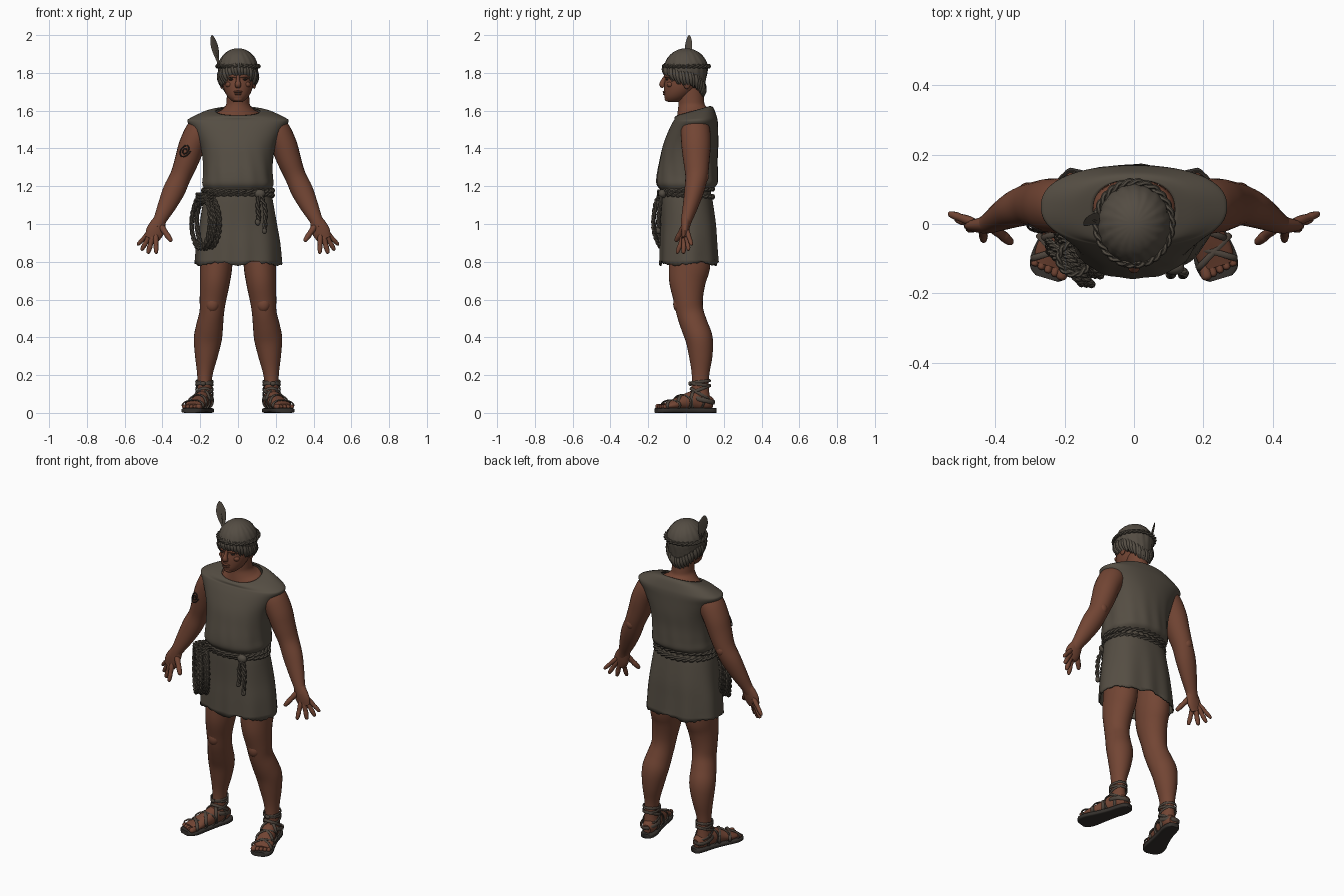
import bpy, bmesh, math, random
from mathutils import Vector, Matrix

random.seed(4)
if "Cube" in bpy.data.objects:
    bpy.data.objects.remove(bpy.data.objects["Cube"], do_unlink=True)
TAU = math.tau
X, Y, Z = Vector((1, 0, 0)), Vector((0, 1, 0)), Vector((0, 0, 1))


def material(name, r, g, b):
    m = bpy.data.materials.new(name)
    m.use_nodes = True
    m.diffuse_color = (r, g, b, 1)
    bsdf = m.node_tree.nodes["Principled BSDF"]
    bsdf.inputs["Base Color"].default_value = (r, g, b, 1)
    bsdf.inputs["Roughness"].default_value = .8
    return m


SKIN = material("brown skin", .17, .06, .034)
CLOTH = material("grey brown cloth", .09, .075, .056)
HAIR = material("ash brown hair", .088, .073, .056)
ROPE = material("hemp rope", .083, .07, .054)
LEATHER = material("sandal leather", .075, .058, .045)
SOLE = material("dark sole", .035, .03, .026)
DARK = material("dark ink", .03, .022, .018)


def finish(name, bm, mat):
    bmesh.ops.recalc_face_normals(bm, faces=bm.faces)
    me = bpy.data.meshes.new(name)
    bm.to_mesh(me)
    bm.free()
    me.materials.append(mat)
    for p in me.polygons:
        p.use_smooth = True
    me.set_sharp_from_angle(angle=math.radians(50))
    ob = bpy.data.objects.new(name, me)
    bpy.context.collection.objects.link(ob)
    return ob


def skin_rings(name, rings, mat, closed=False, caps=True):
    """Bridge a list of equal point rings into a surface."""
    bm = bmesh.new()
    vs = [[bm.verts.new(p) for p in ring] for ring in rings]
    n = len(vs[0])
    for i in range(len(vs) if closed else len(vs) - 1):
        a, b = vs[i], vs[(i + 1) % len(vs)]
        for j in range(n):
            k = (j + 1) % n
            bm.faces.new((a[j], a[k], b[k], b[j]))
    if caps and not closed:
        bm.faces.new(vs[0])
        bm.faces.new(vs[-1])
    return finish(name, bm, mat)


def spline(rows, n):
    """Catmull-Rom interpolation of rows of numbers."""
    out, m = [], len(rows)
    for i in range(m - 1):
        quad = [rows[min(max(i + k, 0), m - 1)] for k in (-1, 0, 1, 2)]
        for t in (j / n for j in range(n)):
            out.append(tuple(.5 * (2*b + (c - a)*t + (2*a - 5*b + 4*c - d)*t*t
                                   + (3*b - a - 3*c + d)*t**3) for a, b, c, d in zip(*quad)))
    return out + [tuple(rows[-1])]


def oval(c, u, v, sides, e=2):
    ring = []
    for j in range(sides):
        co, si = math.cos(TAU * j / sides), math.sin(TAU * j / sides)
        ring.append(c + u * math.copysign(abs(co) ** (2 / e), co) + v * math.copysign(abs(si) ** (2 / e), si))
    return ring


def frames(pts, ref, closed=False):
    n, out = len(pts), []
    for i in range(n):
        a, b = (i - 1, (i + 1) % n) if closed else (max(i - 1, 0), min(i + 1, n - 1))
        t = (pts[b] - pts[a]).normalized()
        v = (ref - t * ref.dot(t)).normalized()
        out.append((t.cross(v), v))
    return out


def tube(name, rows, mat, ref=Y, sides=16, sub=4, e=2):
    """Rows are x, y, z, side radius, radius towards ref."""
    rows = spline(rows, sub)
    pts = [Vector(r[:3]) for r in rows]
    rings = [oval(p, u * r[3], v * r[4], sides, e) for p, r, (u, v) in zip(pts, rows, frames(pts, ref))]
    return skin_rings(name, rings, mat)


def level_loft(name, rows, mat, sides=48, sub=4, caps=True, e=2):
    """Rows are y, z, x radius, y radius, forward tilt."""
    rings = [oval(Vector((0, y, z)), X * rx, Y * ry + Z * tilt, sides, e)
             for y, z, rx, ry, tilt in spline(rows, sub)]
    return skin_rings(name, rings, mat, caps=caps)


def rope(name, pts, r, mat=ROPE, ref=Z, closed=False):
    """Two strands twisted round a path."""
    turns = max(2, round(sum((b - a).length for a, b in zip(pts, pts[1:])) / (r * 6)))
    for k in (0, 1):
        path = []
        for i, (p, (u, v)) in enumerate(zip(pts, frames(pts, ref, closed))):
            a = TAU * (turns * i / len(pts) + k / 2)
            path.append(p + (u * math.cos(a) + v * math.sin(a)) * r * .6)
        rings = [oval(p, u * r * .75, v * r * .75, 6) for p, (u, v) in zip(path, frames(path, ref, closed))]
        skin_rings(f"{name}_strand_{k + 1}", rings, mat, closed)


def strap(name, c, u, v, r, mat=LEATHER):
    path = oval(Vector(c), u, v, 32)
    ref = u.cross(v).normalized()
    rings = [oval(p, a * r * .45, b * r, 8) for p, (a, b) in zip(path, frames(path, ref, True))]
    skin_rings(name, rings, mat, True)


def blob(name, loc, size, mat):
    bm = bmesh.new()
    bmesh.ops.create_uvsphere(bm, u_segments=16, v_segments=10, radius=1,
                              matrix=Matrix.Translation(loc) @ Matrix.Diagonal((*size, 1)))
    return finish(name, bm, mat)


# Tunic: bloused above the belt, rippled skirt with a ragged hem
tunic = level_loft("tunic", [
    (.04, 1.6, .118, .088, .025), (.042, 1.59, .18, .103, .025), (.05, 1.562, .25, .112, .01),
    (.05, 1.543, .268, .118, 0), (.04, 1.5, .24, .13, 0), (.025, 1.42, .202, .146, 0),
    (.014, 1.34, .186, .153, 0), (.007, 1.26, .184, .161, 0), (.005, 1.21, .188, .16, 0),
    (0, 1.175, .172, .133, 0), (.003, 1.13, .183, .137, 0), (.012, 1.0, .204, .145, 0),
    (.013, .9, .22, .15, 0), (.015, .79, .229, .155, 0)], CLOTH, sides=96, caps=False, e=2.3)
for v in tunic.data.vertices:
    a, z = math.atan2(v.co.y, v.co.x), v.co.z
    fold = max(0, 1.15 - z) * .07 * math.sin(9 * a + 1) if z < 1.17 else \
        .012 * math.sin(13 * a + 8 * z) * max(0, 1 - abs(z - 1.26) / .2)
    v.co.x *= 1 + fold
    v.co.y *= 1 + fold
    if z < .795:
        v.co.z += .008 * math.sin(5 * a) + random.uniform(-.006, .006)
shell = tunic.modifiers.new("cloth thickness", "SOLIDIFY")
shell.thickness = .008

# Neck and head
level_loft("neck", [
    (.025, 1.72, .058, .066, 0), (.027, 1.66, .06, .068, 0), (.03, 1.63, .064, .07, 0),
    (.036, 1.605, .085, .08, .01), (.04, 1.583, .116, .088, .022), (.04, 1.54, .125, .09, .02)], SKIN)
level_loft("head", [
    (-.065, 1.645, .015, .022, 0), (-.062, 1.652, .033, .043, 0), (-.05, 1.672, .054, .064, .0),
    (-.035, 1.7, .07, .081, 0), (-.02, 1.735, .08, .095, 0), (-.01, 1.77, .083, .1, 0),
    (0, 1.82, .085, .105, 0), (0, 1.88, .07, .085, 0), (0, 1.91, .03, .04, 0)], SKIN)
tube("nose", [(0, -.104, 1.785, .009, .01), (0, -.118, 1.76, .01, .013), (0, -.126, 1.738, .017, .016),
              (0, -.117, 1.726, .014, .01)], SKIN)
blob("chin", (0, -.095, 1.662), (.026, .018, .014), SKIN)
blob("upper_lip", (0, -.113, 1.7), (.024, .011, .006), SKIN)
blob("lower_lip", (0, -.112, 1.688), (.02, .011, .006), SKIN)
blob("mouth_line", (0, -.119, 1.694), (.019, .004, .0015), DARK)
for s, side in ((1, "left"), (-1, "right")):
    blob(side + "_eye", (s * .033, -.099, 1.765), (.014, .008, .005), DARK)
    blob(side + "_cheek", (s * .045, -.083, 1.738), (.022, .018, .016), SKIN)
    blob(side + "_ear", (s * .086, .005, 1.745), (.01, .02, .03), SKIN)
    tube(side + "_brow", [(s * .008, -.108, 1.78, .007, .008), (s * .036, -.106, 1.784, .008, .008),
                          (s * .064, -.082, 1.777, .005, .005)], SKIN, ref=Z, sides=10)


# Hair: fringe in front, longer at the nape
def hair_edge(a):
    s = math.sin(a)
    return 1.755 + .045 * s * s if s < 0 else 1.755 - .065 * s * s


def hair_point(a, z, grow=1):
    f = math.sqrt(max(0, 1 - ((z - 1.82) / .11) ** 2)) if z > 1.82 else 1 - 1.5 * (1.82 - z)
    return Vector((.106 * f * grow * math.cos(a), .115 * f * grow * math.sin(a), z))


rows = []
for i in range(1, 21):
    ring = []
    for j in range(72):
        a = TAU * j / 72
        z = 1.93 - (1.93 - hair_edge(a)) * (1 - math.cos(i / 20 * math.pi / 2))
        ring.append(hair_point(a, z, 1 + .015 * math.sin(18 * a + 30 * z) + random.uniform(-.012, .012)))
    rows.append(ring)
cap = skin_rings("hair", rows[:], HAIR)
for j in range(40):
    a = TAU * (j + random.uniform(-.3, .3)) / 40
    z = hair_edge(a)
    lock = [(*hair_point(a + k * .05, z + dz, g), r, r) for k, dz, g, r in (
        (0, .05, .97, .008), (1, .02, 1.01, .013), (2, -.004, 1.0, .01),
        (3, -.02 - random.uniform(0, .012), .98, .002))]
    tube(f"hair_lock_{j + 1}", lock, HAIR, ref=Z.cross(hair_point(a, 1.8)).normalized(), sides=8, sub=3)
rope("headband", oval(Vector((0, .002, 1.835)), X * .109, Y * .119, 150), .009, closed=True)

# Feather tucked into the headband
flat = Vector((1, 1, 0)).normalized()
tube("feather", [(-.1, 0, 1.835, .003, .004), (-.108, .008, 1.87, .003, .012), (-.117, .012, 1.91, .003, .024),
                 (-.127, .014, 1.95, .003, .026), (-.135, .016, 1.985, .002, .015),
                 (-.138, .017, 2.0, .001, .003)], HAIR, ref=flat)
tube("feather_quill", [(-.1, 0, 1.8, .004, .004), (-.112, .01, 1.89, .004, .004),
                       (-.135, .016, 1.98, .002, .002)], ROPE, sides=8)

# Limbs, mirrored
ahead, across = Vector((.26, -.966, 0)), Vector((.966, .26, 0))
for s, side in ((1, "left"), (-1, "right")):
    def flip(data):
        return [(s * r[0], *r[1:]) for r in data]

    def turn(v):
        return Vector((s * v.x, v.y, v.z))

    tube(side + "_arm", flip([
        (.15, .05, 1.55, .035, .05), (.195, .05, 1.505, .07, .076), (.24, .053, 1.425, .07, .078),
        (.27, .055, 1.34, .064, .07), (.303, .056, 1.255, .056, .06), (.34, .043, 1.175, .058, .052),
        (.38, .022, 1.09, .047, .04), (.412, .004, 1.025, .035, .03), (.43, -.004, .985, .035, .024)]),
        SKIN, sides=24)
    blob(side + "_elbow", (s * .305, .1, 1.25), (.025, .02, .03), SKIN)
    tube(side + "_palm", flip([
        (.408, .004, 1.035, .03, .026), (.425, -.002, .995, .042, .024), (.442, -.005, .955, .047, .02),
        (.457, -.007, .92, .036, .014)]), SKIN)
    for finger, a, b, r in (("little", (.475, .01, .95), (.533, .03, .888), .011),
                            ("ring", (.467, .003, .937), (.512, .014, .86), .012),
                            ("middle", (.453, -.008, .93), (.477, -.014, .843), .013),
                            ("index", (.435, -.016, .93), (.433, -.048, .843), .012),
                            ("thumb", (.405, -.01, .985), (.352, -.055, .908), .014)):
        a, b = Vector(a), Vector(b)
        tube(f"{side}_{finger}_finger", flip([
            (*a.lerp(b, t), r * k, r * k) for t, k in ((-.25, 1), (.1, 1.2), (.45, 1), (.6, 1.08), (.92, .8), (1, .3))]),
            SKIN, sides=10, sub=3)

    tube(side + "_leg", flip([
        (.11, .02, .98, .08, .1), (.115, .02, .8, .086, .11), (.122, .008, .7, .08, .098),
        (.133, .012, .6, .07, .078), (.139, .022, .53, .065, .072), (.15, .045, .46, .071, .072),
        (.16, .07, .39, .074, .072), (.168, .078, .3, .06, .062), (.175, .077, .21, .042, .047),
        (.178, .075, .14, .037, .045), (.178, .078, .07, .042, .05)]), SKIN, sides=28)
    blob(side + "_kneecap", (s * .135, -.04, .575), (.036, .028, .042), SKIN)

    # Foot, toes and sandal
    foot = [(.167, .142, .05, .024, .026), (.172, .11, .055, .039, .042), (.185, .05, .066, .042, .052),
            (.207, -.02, .053, .046, .04), (.23, -.08, .04, .054, .025), (.243, -.12, .034, .045, .014)]
    tube(side + "_foot", flip(foot), SKIN, ref=Z, sides=20)
    for k in range(5):
        base = Vector((.242, -.112, .033)) + across * (k - 2) * .021
        r = .011 if k else .016
        tube(f"{side}_toe_{k + 1}", flip([
            (*(base + ahead * d * (1 - .12 * k)), r * f, r * f) for d, f in ((-.01, .9), (.02, 1), (.034, .85), (.04, .3))]),
            SKIN, ref=Z, sides=10, sub=3)
    tube(side + "_sole", flip([
        (.163, .158, .013, .02, .013), (.166, .143, .013, .036, .013), (.173, .1, .013, .045, .013),
        (.19, .04, .013, .045, .013), (.212, -.03, .013, .052, .013), (.235, -.1, .013, .062, .013),
        (.246, -.14, .013, .054, .013), (.251, -.157, .013, .034, .013)]), SOLE, ref=Z, sides=24, e=5)
    for n, (x, y, z, ru, rv) in enumerate(foot[2:5]):
        for skew in (-.035, .035):
            strap(f"{side}_foot_strap_{n + 1}", (s * x, y, z), turn(across * (ru + .003) + ahead * skew),
                  Z * (rv + .003), .009)
    for n, (z, tilt) in enumerate(((.165, .006), (.15, -.006), (.125, .02), (.1, -.03))):
        strap(f"{side}_ankle_strap_{n + 1}", (s * .178, .076, z), X * .045, Y * .052 + Z * tilt, .008)
    strap(side + "_heel_strap", (s * .18, .085, .07), X * .047, Y * .064 + Z * -.015, .012)
    blob(side + "_sandal_knot", (s * .185, .022, .155), (.014, .01, .012), LEATHER)

# Spiral ink mark on the right upper arm
mark = []
for i in range(40):
    a, r = i * .32, .006 + .0008 * i
    x, z = .026 - r * math.cos(a) * .8, 1.39 + r * math.sin(a)
    x = min(x, .062)
    mark.append((-(.254 + (1.39 - z) * .35 + x), .055 - .079 * math.sqrt(1 - (x / .074) ** 2), z, .0035, .0035))
tube("arm_mark", mark, DARK, sides=6, sub=1)

# Rope belt, hanging ends and the coil on the right hip
for n, z in enumerate((1.178, 1.152)):
    rope(f"belt_{n + 1}", oval(Vector((0, 0, z)), X * .182, Y * .141 + Z * (.008 - .016 * n), 160), .011, closed=True)
blob("belt_knot", (.115, -.125, 1.16), (.03, .022, .024), ROPE)
for n, (x, z) in enumerate(((.105, 1.01), (.14, .965))):
    path = spline([(.115, -.13, 1.16), (x, -.137, 1.1), (x + .005, -.143, 1.04), (x, -.146, z)], 24)
    rope(f"belt_end_{n + 1}", [Vector(p) for p in path], .01, ref=Y)
    blob(f"belt_tassel_{n + 1}", (x, -.146, z), (.014, .013, .018), ROPE)
along, out = Vector((1, -1, 0)).normalized(), Vector((-1, -1, 0)).normalized()
for n in range(7):
    c = Vector((-.178, -.105, 1.012 - .006 * (n % 3))) + out * (n - 3) * .009
    rope(f"rope_coil_{n + 1}", oval(c, along * (.088 - .011 * (n % 4)) + Z * random.uniform(-.02, .02),
                                    Z * (.142 - .012 * (n % 3)), 110), .009, ref=out, closed=True)
for n in range(3):
    c = Vector((-.172, -.1, 1.125 + .016 * n))
    rope(f"coil_wrap_{n + 1}", oval(c, along * .045, out * .045, 60), .008, closed=True)
